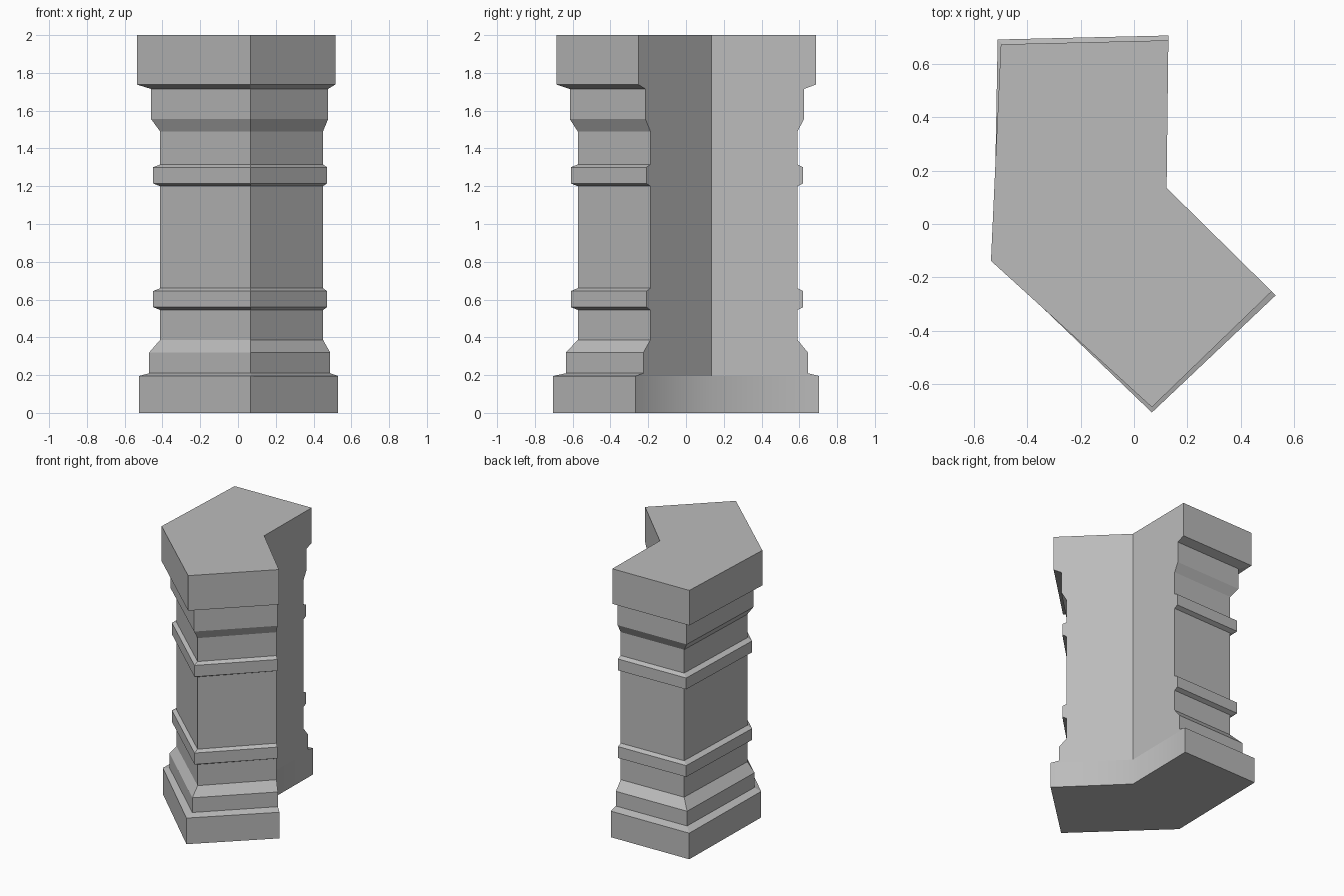
import bpy
import bmesh

default = bpy.data.objects.get("Cube")
if default:
    bpy.data.objects.remove(default, do_unlink=True)

# One plain stone colour
stone = bpy.data.materials.new("grey_stone")
stone.use_nodes = True
grey = (0.5, 0.5, 0.5, 1)
stone.diffuse_color = grey
stone.node_tree.nodes["Principled BSDF"].inputs["Base Color"].default_value = grey


def section(left, front, right, back, lean):
    """Angled footprint: the two inner faces stay flush, the four outer ones step."""
    corner_x, corner_y = 0.122, 0.135
    return [
        (left, -0.138),
        (0.067, front),
        (right, corner_y - (right - corner_x) * 0.985),
        (corner_x, corner_y),
        (corner_x + (back - corner_y) * 0.012, back),
        (left + lean, back - 0.015),
    ]


# Outlines of the stepped mouldings
plinth = section(-0.525, -0.705, 0.53, 0.705, 0.015)
foot = section(-0.47, -0.635, 0.488, 0.645, 0.02)
shaft = section(-0.412, -0.573, 0.45, 0.59, 0.025)
band = section(-0.45, -0.61, 0.472, 0.62, 0.025)
neck = section(-0.46, -0.615, 0.477, 0.625, 0.027)
cap = section(-0.535, -0.685, 0.515, 0.687, 0.037)

# Heights, bottom to top
levels = [(plinth, 0), (plinth, 0.195), (foot, 0.21), (foot, 0.32), (shaft, 0.387)]
for z in (0.545, 1.2):
    levels += [(shaft, z), (band, z + 0.015), (band, z + 0.1), (shaft, z + 0.115)]
levels += [(shaft, 1.49), (neck, 1.555), (neck, 1.715), (cap, 1.738), (cap, 2)]

# Loft the pier through all the outlines
bm = bmesh.new()
rings = [[bm.verts.new((x, y, z)) for x, y in outline] for outline, z in levels]
for level, (low, high) in enumerate(zip(rings, rings[1:])):
    for i in range(len(low)):
        j = (i + 1) % len(low)
        face = bm.faces.new((low[i], low[j], high[j], high[i]))
        # The plinth rounds softly through the inner corner
        face.smooth = level == 0 and i in (2, 3)
bm.faces.new(rings[0][::-1])
bm.faces.new(rings[-1])
bmesh.ops.recalc_face_normals(bm, faces=bm.faces)

mesh = bpy.data.meshes.new("corner_pier")
bm.to_mesh(mesh)
bm.free()
mesh.materials.append(stone)
pier = bpy.data.objects.new("corner_pier", mesh)
bpy.context.collection.objects.link(pier)
